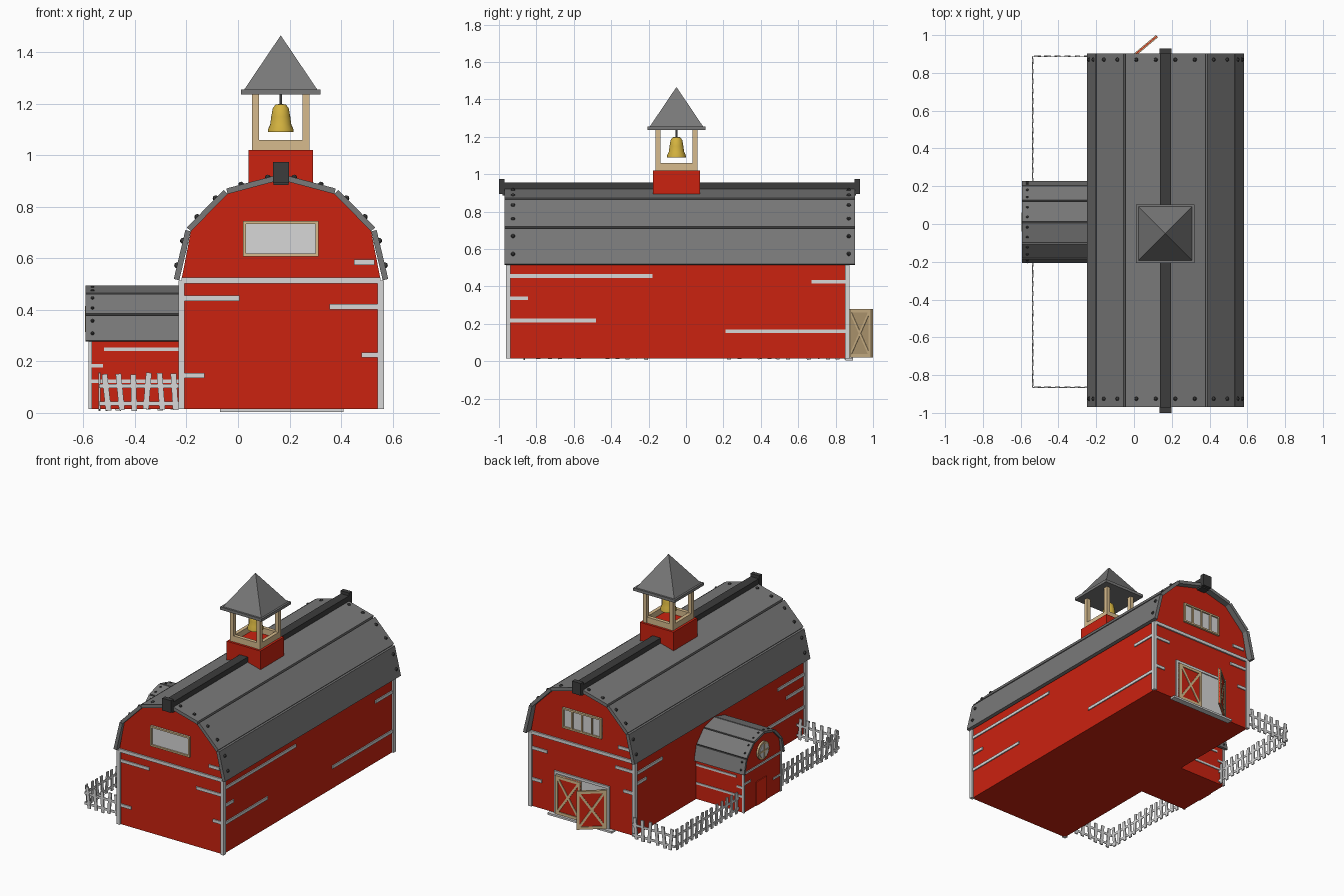
import bpy, bmesh, math, random
from mathutils import Matrix, Vector

random.seed(4)
cube = bpy.data.objects.get("Cube")
if cube:
    bpy.data.objects.remove(cube, do_unlink=True)


def material(name, r, g, b):
    m = bpy.data.materials.new(name)
    m.use_nodes = True
    m.diffuse_color = (r, g, b, 1)
    m.node_tree.nodes["Principled BSDF"].inputs["Base Color"].default_value = (r, g, b, 1)
    return m


RED = material("barn_red", 0.6, 0.016, 0.005)
BRIGHT = material("bright_red", 0.8, 0.02, 0.005)
WHITE = material("trim_white", 0.68, 0.68, 0.68)
ROOF = material("roof_grey", 0.19, 0.19, 0.19)
DARK = material("dark_iron", 0.045, 0.045, 0.045)
WOOD = material("light_wood", 0.68, 0.5, 0.27)
TAN = material("tan_wood", 0.5, 0.36, 0.19)
GOLD = material("bell_gold", 0.66, 0.45, 0.05)


def finish(name, bm, mat):
    bmesh.ops.recalc_face_normals(bm, faces=bm.faces)
    me = bpy.data.meshes.new(name)
    bm.to_mesh(me)
    bm.free()
    me.materials.append(mat)
    ob = bpy.data.objects.new(name, me)
    bpy.context.scene.collection.objects.link(ob)
    return ob


def add_box(bm, centre, size, rot=None):
    m = Matrix.Translation(centre) @ (rot or Matrix()) @ Matrix.Diagonal((*size, 1))
    bmesh.ops.create_cube(bm, size=1, matrix=m)


def boxes(name, spans, mat):
    """Each span is (x0, x1, y0, y1, z0, z1)."""
    bm = bmesh.new()
    for a, b, c, d, e, f in spans:
        add_box(bm, ((a + b) / 2, (c + d) / 2, (e + f) / 2), (b - a, d - c, f - e))
    return finish(name, bm, mat)


def add_prism(bm, pts, place, t0, t1):
    a = [bm.verts.new(place(u, z, t0)) for u, z in pts]
    b = [bm.verts.new(place(u, z, t1)) for u, z in pts]
    bm.faces.new(a)
    bm.faces.new(b[::-1])
    for i in range(len(pts)):
        j = (i + 1) % len(pts)
        bm.faces.new((a[i], a[j], b[j], b[i]))


CX, CY = 0.167, 0.01
main = lambda u, z, t: (CX + u, t, z)
side = lambda u, z, t: (t, CY + u, z)


def gambrel(label, half, wall_hw, place, wall_t, roof_t, thick, bolt_ts, bolt_r):
    """Walls, roof panels and bolts from half a gambrel section."""
    full = half + [(-u, z) for u, z in half[-2::-1]]
    pts = [(wall_hw, 0.015), (wall_hw, half[0][1])] + full[1:-1]
    pts += [(-wall_hw, half[0][1]), (-wall_hw, 0.015)]
    bm = bmesh.new()
    add_prism(bm, pts, place, *wall_t)
    finish(label + "_walls", bm, RED)
    roof, bolts = bmesh.new(), bmesh.new()
    for p, q in zip(full, full[1:]):
        p, q = Vector(p), Vector(q)
        d = (q - p).normalized()
        n = Vector((d.y, -d.x)) * thick
        add_prism(roof, [p, q, q + n, p + n], place, *roof_t)
        for f in (0.28, 0.78):
            s = f if p.x > 0.001 else 1 - f
            c = p.lerp(q, s) + n
            for t in bolt_ts:
                bmesh.ops.create_uvsphere(bolts, u_segments=8, v_segments=6, radius=bolt_r,
                                          matrix=Matrix.Translation(place(c.x, c.y, t)))
    finish(label + "_roof_panels", roof, ROOF)
    finish(label + "_roof_bolts", bolts, DARK)


# Main barn and side annex
YF, YB, XL, XR = -0.95, 0.862, CX - 0.387, CX + 0.387
gambrel("barn", [(0.395, 0.515), (0.35, 0.705), (0.207, 0.85), (0, 0.905)], 0.387, main,
        (YF, YB), (-0.97, 0.903), 0.022, (-0.925, 0.87), 0.011)
AX, AY0, AY1 = -0.575, CY - 0.195, CY + 0.195
gambrel("annex", [(0.203, 0.278), (0.18, 0.375), (0.105, 0.452), (0, 0.48)], 0.195, side,
        (AX, -0.2), (-0.592, -0.21), 0.015, (-0.565,), 0.007)

# Ridge beam with end blocks
boxes("ridge_beam", [(0.137, 0.197, -0.98, 0.91, 0.885, 0.955),
                     (0.135, 0.199, -1.0, -0.97, 0.893, 0.975),
                     (0.135, 0.199, 0.9, 0.93, 0.893, 0.975)], DARK)

# Corner posts and belts
posts = [(x - 0.012, x + 0.012, y - 0.012, y + 0.012, 0.015, 0.515) for x in (XL, XR) for y in (YF, YB)]
posts += [(AX - 0.006, AX + 0.008, y - 0.006, y + 0.006, 0.015, 0.285) for y in (AY0, AY1)]
belts = [(XL, XR, y - 0.01, y + 0.01, 0.503, 0.525) for y in (YF, YB)]
belts.append((AX - 0.006, AX, AY0, AY1, 0.27, 0.284))
boxes("corner_posts", posts, WHITE)
boxes("gable_belts", belts, WHITE)

# Weathered boards: (start, end, height) on each wall
T = 0.007
front = [(-0.215, 0.005, 0.445), (0.355, 0.55, 0.412), (0.45, 0.53, 0.585),
         (0.48, 0.55, 0.225), (-0.215, -0.13, 0.145)]
back = [(0.43, 0.55, 0.41), (-0.215, -0.08, 0.445), (-0.19, -0.1, 0.585),
        (0.47, 0.55, 0.2), (-0.215, -0.14, 0.3)]
right = [(-0.945, -0.18, 0.455), (0.67, 0.86, 0.425), (-0.945, -0.845, 0.337),
         (-0.945, -0.48, 0.218), (0.21, 0.86, 0.16)]
left = [(-0.94, -0.66, 0.42), (-0.94, -0.75, 0.33), (0.57, 0.86, 0.43),
        (0.74, 0.86, 0.36), (-0.94, -0.5, 0.2)]
annex = [(-0.52, -0.22, 0.247), (-0.575, -0.525, 0.183), (-0.575, -0.22, 0.123)]
H = 0.01
b = [(s, e, YF - T, YF, z - H, z + H) for s, e, z in front]
b += [(s, e, YB, YB + T, z - H, z + H) for s, e, z in back]
b += [(XR, XR + T, s, e, z - H, z + H) for s, e, z in right]
b += [(XL - T, XL, s, e, z - H, z + H) for s, e, z in left]
b += [(s, e, y - 0.005, y + 0.005, z - 0.007, z + 0.007) for s, e, z in annex for y in (AY0, AY1)]
b += [(AX - 0.005, AX, AY1 - 0.07, AY1, 0.2, 0.214), (AX - 0.005, AX, AY0, AY0 + 0.08, 0.12, 0.134)]
boxes("weathered_boards", b, WHITE)


# Gable windows; the back one has mullions
def window(name, y, s, bars):
    x0, x1, z0, z1, w = 0.02, 0.312, 0.608, 0.745, 0.011
    rng = lambda t: (min(y, y + s * t), max(y, y + s * t))
    boxes(name + "_pane", [(x0, x1, *rng(0.004), z0, z1)], WHITE)
    f = [(x0, x1, *rng(0.014), z, z + w) for z in (z0, z1 - w)]
    f += [(x, x + w, *rng(0.014), z0, z1) for x in (x0, x1 - w)]
    for i in range(bars):
        x = x0 + (x1 - x0) * (i + 1) / (bars + 1)
        f.append((x - w / 2, x + w / 2, *rng(0.012), z0, z1))
    boxes(name + "_frame", f, WOOD)


window("front_window", YF, -1, 0)
window("back_window", YB, 1, 3)

# Back doorway
boxes("doorway_backing", [(-0.02, 0.36, YB, YB + 0.003, 0.015, 0.285)], WHITE)
boxes("doorway_trim", [(-0.036, 0.376, YB, YB + 0.01, 0.285, 0.302),
                       (-0.036, -0.02, YB, YB + 0.01, 0.015, 0.285),
                       (0.36, 0.376, YB, YB + 0.01, 0.015, 0.285),
                       (-0.07, 0.41, YB - 0.01, YB + 0.03, 0.003, 0.016)], WHITE)


def door(name, x, angle):
    w, h, f = 0.188, 0.258, 0.018
    parts = [boxes(name + "_panel", [(0, w, 0.005, 0.01, 0, h)], RED),
             boxes(name + "_lining", [(0, w, 0.002, 0.005, 0, h)], TAN)]
    bm = bmesh.new()
    for z in (f / 2, h - f / 2):
        add_box(bm, (w / 2, 0.007, z), (w, 0.016, f))
    for u in (f / 2, w - f / 2):
        add_box(bm, (u, 0.007, h / 2), (f, 0.016, h))
    a = math.atan2(h - 2 * f, w - 2 * f)
    for s in (1, -1):
        add_box(bm, (w / 2, 0.007, h / 2), (math.hypot(h - f, w - f) - f, 0.014, f * 0.8),
                Matrix.Rotation(s * a, 4, "Y"))
    parts.append(finish(name + "_frame", bm, WOOD))
    for p in parts:
        p.location = (x, YB + 0.006, 0.02)
        p.rotation_euler.z = math.radians(angle)


door("closed_door", 0.171, 0)
door("open_door", -0.018, 40)

# Annex door and round window
boxes("annex_door", [(AX - 0.005, AX, -0.035, 0.075, 0.015, 0.175)], BRIGHT)
for name, r, d, mat in (("round_window_frame", 0.06, 0.012, WOOD), ("round_window_pane", 0.046, 0.016, WHITE)):
    bm = bmesh.new()
    bmesh.ops.create_cone(bm, cap_ends=True, segments=20, radius1=r, radius2=r, depth=d,
                          matrix=Matrix.Translation((AX - d / 2, CY, 0.365)) @ Matrix.Rotation(math.pi / 2, 4, "Y"))
    finish(name, bm, mat)
boxes("round_window_bars", [(AX - 0.02, AX, CY - 0.005, CY + 0.005, 0.315, 0.415),
                            (AX - 0.02, AX, CY - 0.05, CY + 0.05, 0.36, 0.37)], WOOD)

# Bell tower
BX, BY = 0.166, -0.051
square = lambda r, z0, z1: (BX - r, BX + r, BY - r, BY + r, z0, z1)
boxes("tower_base", [square(0.126, 0.86, 1.02)], RED)
R, W = 0.112, 0.027
f = [(BX + sx * (R - W / 2) - W / 2, BX + sx * (R - W / 2) + W / 2,
      BY + sy * (R - W / 2) - W / 2, BY + sy * (R - W / 2) + W / 2, 1.02, 1.24)
     for sx in (1, -1) for sy in (1, -1)]
for s in (1, -1):
    c = s * (R - W / 2)
    f.append((BX - R + 0.002, BX + R - 0.002, BY + c - 0.012, BY + c + 0.012, 1.02, 1.06))
    f.append((BX + c - 0.012, BX + c + 0.012, BY - R + 0.002, BY + R - 0.002, 1.02, 1.06))
boxes("tower_frame", f, WOOD)
boxes("tower_eaves", [square(0.155, 1.236, 1.255)], ROOF)
bm = bmesh.new()
bmesh.ops.create_cone(bm, cap_ends=True, segments=4, radius1=0.143 * math.sqrt(2), radius2=0, depth=0.212,
                      matrix=Matrix.Translation((BX, BY, 1.36)) @ Matrix.Rotation(math.pi / 4, 4, "Z"))
finish("tower_roof", bm, ROOF)
boxes("bell_hanger", [square(0.005, 1.19, 1.24)], DARK)

# Bell, turned from a profile
profile = [(0, 1.2), (0.02, 1.197), (0.031, 1.183), (0.037, 1.15), (0.041, 1.12), (0.05, 1.1),
           (0.05, 1.09), (0.043, 1.09), (0.033, 1.13), (0.025, 1.175), (0, 1.185)]
bm = bmesh.new()
vs = [bm.verts.new((BX + r, BY, z)) for r, z in profile]
es = [bm.edges.new(p) for p in zip(vs, vs[1:])]
bmesh.ops.spin(bm, geom=vs + es, cent=(BX, BY, 0), axis=(0, 0, 1), angle=math.tau, steps=24)
bmesh.ops.remove_doubles(bm, verts=bm.verts, dist=0.0005)
bell = finish("bell", bm, GOLD)
bpy.context.view_layer.objects.active = bell
bell.select_set(True)
bpy.ops.object.shade_smooth_by_angle(angle=math.radians(40))
bell.select_set(False)


# Picket fence with crooked pickets
def fence(name, p, q):
    p, q = Vector((*p, 0)), Vector((*q, 0))
    d = q - p
    turn = Matrix.Rotation(math.atan2(d.y, d.x), 4, "Z")
    bm = bmesh.new()
    for z in (0.037, 0.105):
        add_box(bm, (p + q) / 2 + Vector((0, 0, z)), (d.length, 0.004, 0.016), turn)
    n = round(d.length / 0.052)
    for i in range(n):
        c = p + d * (i + 0.5) / n + Vector((0, 0, 0.082 + random.uniform(-0.004, 0.004)))
        tilt = Matrix.Rotation(random.uniform(-0.14, 0.14), 4, "Y")
        add_box(bm, c, (0.022, 0.008, 0.142), turn @ tilt)
    finish(name, bm, WHITE)


fence("front_fence", (-0.537, -0.865), (XL, -0.865))
fence("back_fence", (-0.537, 0.888), (XL, 0.888))
fence("front_side_fence", (-0.537, -0.865), (-0.537, AY0))
fence("back_side_fence", (-0.537, AY1), (-0.537, 0.888))
